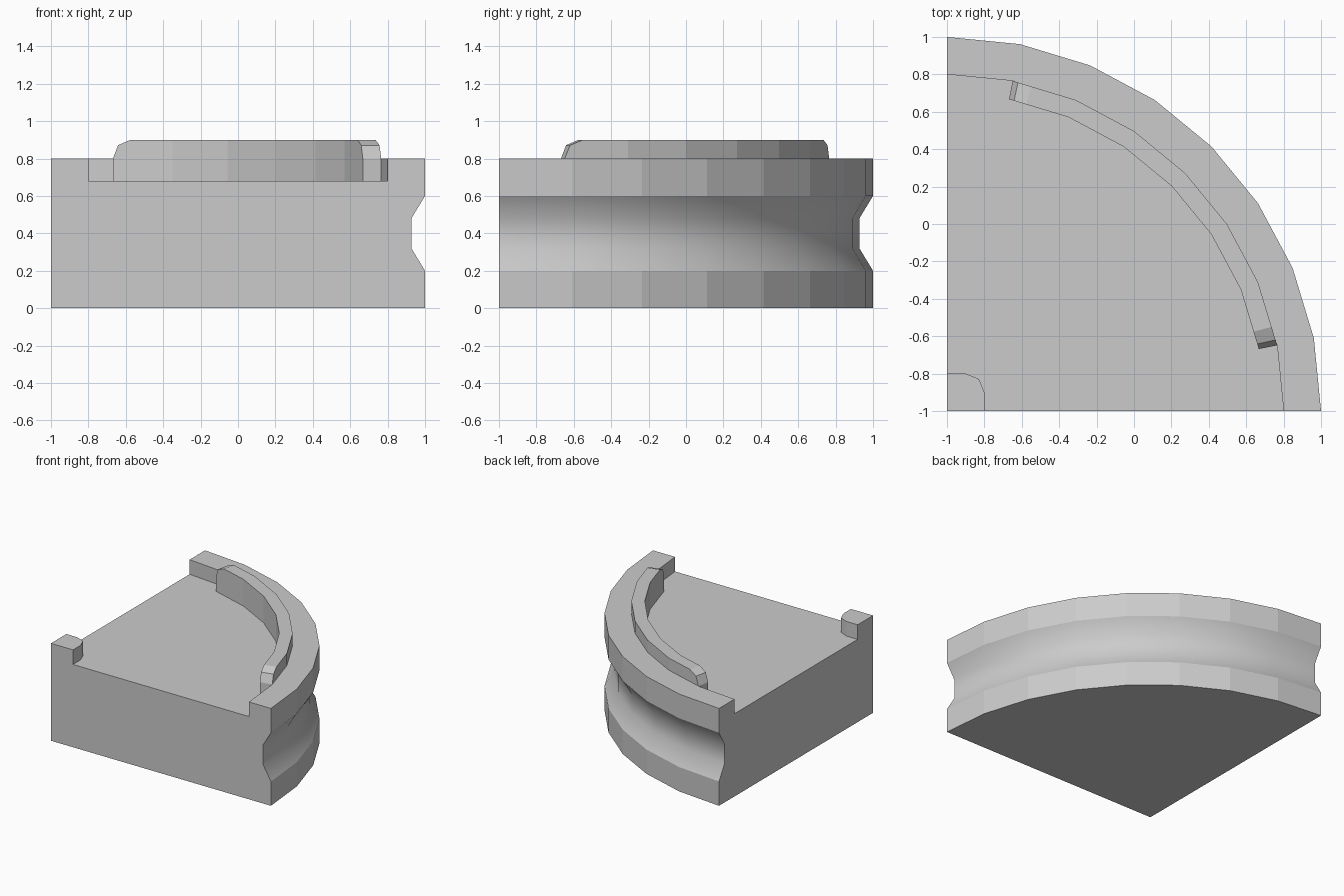
import bpy, bmesh, math
from mathutils import Vector

if "Cube" in bpy.data.objects:
    bpy.data.objects.remove(bpy.data.objects["Cube"])

STEPS = 8
CENTRE = Vector((-1, -1, 0))


def polar(r, step, z=0.0):
    """Point on the faceted arc; fractional steps stay on the chord."""
    k = min(int(step), STEPS - 1)
    a, b = (Vector((math.cos(t), math.sin(t), 0)) * r
            for t in (math.pi / 2 * k / STEPS, math.pi / 2 * (k + 1) / STEPS))
    return CENTRE + a.lerp(b, step - k) + Vector((0, 0, z))


def loft(name, sections, smooth=()):
    """Join closed sections into a capped solid; listed strips are smooth."""
    bm = bmesh.new()
    rings = [[bm.verts.new(p) for p in s] for s in sections]
    n = len(rings[0])
    for a, b in zip(rings, rings[1:]):
        for i in range(n):
            j = (i + 1) % n
            f = bm.faces.new((a[i], a[j], b[j], b[i]))
            f.smooth = i in smooth
    bm.faces.new(rings[0][::-1])
    bm.faces.new(rings[-1])
    bmesh.ops.remove_doubles(bm, verts=bm.verts[:], dist=1e-5)
    bmesh.ops.dissolve_limit(bm, angle_limit=0.005, verts=bm.verts[:], edges=bm.edges[:])
    bmesh.ops.recalc_face_normals(bm, faces=bm.faces[:])
    me = bpy.data.meshes.new(name)
    bm.to_mesh(me)
    bm.free()
    ob = bpy.data.objects.new(name, me)
    bpy.context.collection.objects.link(ob)
    return ob


# Quarter-round body: grooved outer wall, raised rim and sunken floor
profile = [(0, 0), (2, 0), (2, .2), (1.927, .32), (1.927, .48),
           (2, .6), (2, .8), (1.8, .8), (1.8, .68), (0, .68)]
loft("quarter_body",
     [[polar(r, k, z) for r, z in profile] for k in range(STEPS + 1)],
     smooth=(2, 3, 4))

# Curved locating ridge against the rim, with rounded upper ends
INNER, OUTER = 1.7, 1.8
bevel = [(0, .8), (.029, .871), (.1, .9)]
chord = 2 * 1.75 * math.sin(math.pi / 4 / STEPS)
stations = [(1 + d / chord, z) for d, z in bevel]
stations += [(k, .9) for k in range(2, STEPS - 1)]
stations += [(STEPS - 1 - d / chord, z) for d, z in reversed(bevel)]
loft("locating_ridge",
     [[polar(INNER, s, .68), polar(OUTER, s, .68), polar(OUTER, s, z), polar(INNER, s, z)]
      for s, z in stations])

# Small corner post with a rounded inner corner
outline = [(0, 0), (.2, 0), (.2, .1), (.171, .171), (.1, .2), (0, .2)]
loft("corner_post",
     [[CENTRE + Vector((x, y, z)) for x, y in outline] for z in (.68, .8)])
